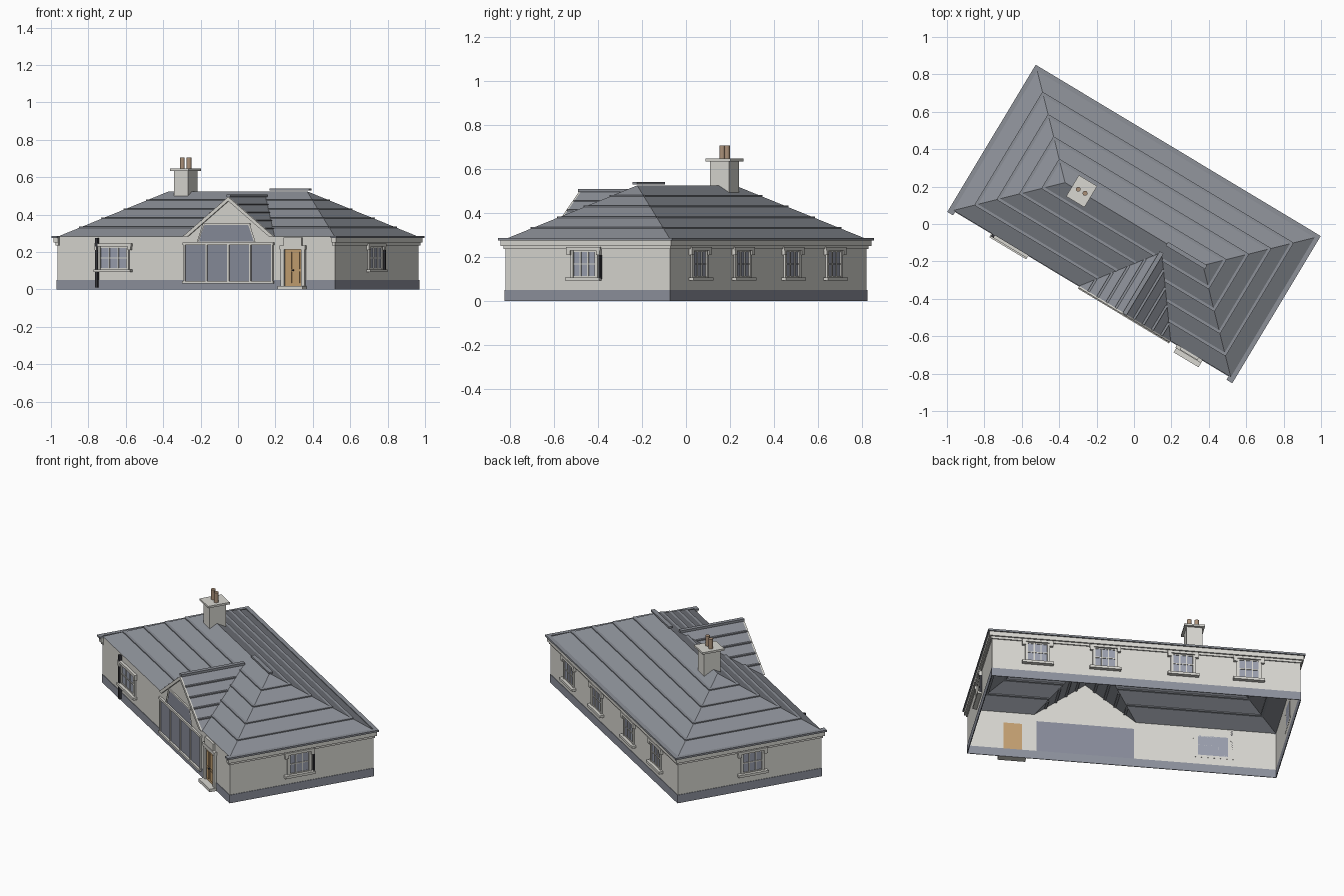
import bpy, math
from mathutils import Matrix, Vector

cube = bpy.data.objects.get("Cube")
if cube:
    bpy.data.objects.remove(cube)


def material(name, *srgb):
    col = [c ** 2.2 for c in srgb] + [1]
    m = bpy.data.materials.new(name)
    m.use_nodes = True
    m.diffuse_color = col
    m.node_tree.nodes["Principled BSDF"].inputs["Base Color"].default_value = col
    return m


RENDER = material("pale render", .845, .84, .815)
SLATE = material("slate grey", .545, .56, .59)
PLINTH = material("plinth grey", .55, .565, .61)
GLASS = material("window glass", .60, .62, .68)
GLAZING = material("dark glazing", .53, .545, .60)
IRON = material("dark iron", .22, .22, .24)
WOOD = material("tan wood", .76, .62, .44)
CLAY = material("clay pot", .66, .56, .47)

HOUSE = Matrix.Rotation(math.radians(-31), 4, 'Z')
HX, HY = .865, .435            # wall half length and half depth
EAVE, RIDGE = .282, .525       # roof heights
RUN = HY                       # horizontal run of each slope
GX, GW, GZ = .205, .285, .495  # gable centre, half width, apex height


def mesh(name, verts, faces, mat, frame=HOUSE):
    me = bpy.data.meshes.new(name)
    me.from_pydata([frame @ Vector(v) for v in verts], [], faces)
    me.materials.append(mat)
    ob = bpy.data.objects.new(name, me)
    bpy.context.collection.objects.link(ob)
    return ob


def box(name, x, y, z, mat, frame=HOUSE):
    verts = [(a, b, c) for a in x for b in y for c in z]
    faces = [(0, 1, 3, 2), (4, 6, 7, 5), (0, 4, 5, 1),
             (2, 3, 7, 6), (0, 2, 6, 4), (1, 5, 7, 3)]
    return mesh(name, verts, faces, mat, frame)


def wall_frame(quarter, dist):
    # Wall plane at local y = 0, outside towards -y
    return HOUSE @ Matrix.Rotation(quarter * math.pi / 2, 4, 'Z') @ Matrix.Translation((0, -dist, 0))


FRONT, RIGHT = wall_frame(0, HY), wall_frame(1, HX)
BACK, LEFT = wall_frame(2, HY), wall_frame(3, HX)


# Open wall shell with the gable rising out of the front
def ring(z):
    return [(-HX, -HY, z), (HX, -HY, z), (HX, HY, z), (-HX, HY, z)]


gable = [(GX + GW, -HY, EAVE), (GX, -HY, GZ), (GX - GW, -HY, EAVE)]
mesh("walls", ring(0) + ring(EAVE) + gable,
     [(0, 1, 5, 8, 9, 10, 4), (1, 2, 6, 5), (2, 3, 7, 6), (3, 0, 4, 7)], RENDER)

# Plinth on all four sides
for side, frame, half in (("front", FRONT, HX), ("right", RIGHT, HY),
                          ("back", BACK, HX), ("left", LEFT, HY)):
    box(side + "_plinth", (-half - .003, half + .003), (-.003, .001), (0, .05), PLINTH, frame)

# Hipped roof, notched where the gable roof joins it
slope = (RIDGE - EAVE) / RUN
gable_back = -HY + (GZ - EAVE) / slope
verts = ring(EAVE) + [(-HX + RUN, 0, RIDGE), (HX - RUN, 0, RIDGE)]
verts += [(GX - GW, -HY, EAVE), (GX, gable_back, GZ), (GX + GW, -HY, EAVE)]
mesh("main_roof", verts, [(0, 6, 7, 8, 1, 5, 4), (1, 2, 5), (2, 3, 4, 5), (3, 0, 4)], SLATE)
mesh("gable_roof", [(GX - GW, -HY, EAVE), (GX, -HY, GZ), (GX, gable_back, GZ), (GX + GW, -HY, EAVE)],
     [(0, 1, 2), (1, 3, 2)], SLATE)

# Horizontal roof courses
T = .006
for k in range(1, 5):
    f = k / 5
    z = (EAVE + f * (RIDGE - EAVE) - .001, EAVE + f * (RIDGE - EAVE) + .005)
    ex, ey = HX - f * RUN, HY - f * RUN
    for s in (-1, 1):
        box("end_course", sorted((s * (ex - .015), s * (ex + T))), (-ey, ey), z, SLATE)
    box("back_course", (-ex, ex), (ey - .015, ey + T), z, SLATE)
    gap = max(0, GW * (1 - f * (RIDGE - EAVE) / (GZ - EAVE)))
    for x in ((-ex, GX - gap), (GX + gap, ex)):
        box("front_course", x, (-ey - T, -ey + .015), z, SLATE)
    # courses on the two gable slopes
    gz = EAVE + f * (GZ - EAVE)
    w = GW * (1 - f)
    for s in (-1, 1):
        box("gable_course", sorted((GX + s * (w - .012), GX + s * (w + T))),
            (-HY, -HY + f * (gable_back + HY)), (gz - .001, gz + .005), SLATE)

# Ridge caps
box("gable_ridge_cap", (GX - .012, GX + .012), (-HY - .005, gable_back), (GZ, GZ + .014), SLATE)
box("main_ridge_cap", (GX, HX - RUN + .02), (-.012, .012), (RIDGE + .005, RIDGE + .016), SLATE)

# Pale verge boards along the gable edges
for s in (-1, 1):
    profile = [(GX + s * GW, EAVE), (GX, GZ), (GX, GZ - .022), (GX + s * (GW - .03), EAVE)]
    mesh("verge_board", [(x, y, z) for y in (-HY - .009, -HY) for x, z in profile],
         [(0, 1, 2, 3), (4, 7, 6, 5), (0, 4, 5, 1), (1, 5, 6, 2), (2, 6, 7, 3), (3, 7, 4, 0)], RENDER)

# Eaves on the back and both ends: gutter, cornice and lower moulding
for name, out, z, mat in (("gutter", .024, (.276, .287), SLATE),
                          ("cornice", .016, (.25, .276), RENDER),
                          ("moulding", .007, (.236, .25), RENDER)):
    box("back_" + name, (-HX - out, HX + out), (HY, HY + out), z, mat)
    for s in (-1, 1):
        box("end_" + name, sorted((s * HX, s * (HX + out))), (-HY - out, HY + out), z, mat)
        box("corner_" + name, sorted((s * (HX - .012), s * HX)), (-HY - out, -HY), z, mat)


# Sash window with sill, hood, drops, jambs and glazing bars
def window(frame, c, w, z0=.108, z1=.23, cols=3):
    def part(name, x, out, z, mat=RENDER):
        box("window_" + name, (c + x[0], c + x[1]), (-out, .001), z, mat, frame)
    part("glass", (-w, w), .002, (z0, z1), GLASS)
    part("sill", (-w - .03, w + .03), .024, (z0 - .015, z0))
    part("hood", (-w - .03, w + .03), .016, (z1, z1 + .015))
    for s in (-1, 1):
        part("drop", sorted((s * (w + .008), s * (w + .028))), .016, (z1 - .02, z1))
        part("jamb", sorted((s * (w - .004), s * (w + .012))), .009, (z0, z1))
    for i in range(1, cols):
        x = -w + 2 * w * i / cols
        part("upright_bar", (x - .003, x + .003), .006, (z0, z1))
    for z in (z0 + .003, (z0 + z1) / 2, z1 - .004):
        part("cross_bar", (-w, w), .006, (z - .003, z + .003))


window(FRONT, -.512, .085)
for u in (.61, .231, -.206, -.575):
    window(BACK, -u, .058)
window(RIGHT, -.016, .06)
window(LEFT, .016, .06)

# Downpipe and its wall strap
box("downpipe", (-.622, -.606), (-.016, 0), (.01, .276), IRON, FRONT)
box("end_window_pipe", (.068, .075), (-.012, 0), (.1, .21), IRON, RIGHT)

# Large glazed opening under the gable
L, R = -.068, .478
box("glazing", (L, R), (-.004, .001), (.045, .24), GLAZING, FRONT)
box("glazing_sill", (L - .01, R + .01), (-.016, 0), (.033, .045), RENDER, FRONT)
box("glazing_head", (L - .01, R + .01), (-.012, 0), (.238, .252), RENDER, FRONT)
for i in range(5):
    x = L + (R - L) * i / 4
    box("glazing_mullion", (x - .005, x + .005), (-.01, 0), (.045, .238), RENDER, FRONT)
mesh("gable_window", [(.022, -.006, .257), (.365, -.006, .257), (.33, -.006, .345), (.056, -.006, .345)],
     [(0, 1, 2, 3)], GLAZING, FRONT)
for s in (-1, 1):
    c = .193
    mesh("gable_window_trim", [(c + s * .172, -.009, .257), (c + s * .182, -.009, .257),
                               (c + s * .147, -.009, .35), (c + s * .137, -.009, .345)],
         [(0, 1, 2, 3)], RENDER, FRONT)
box("gable_window_head", (.046, .34), (-.009, 0), (.345, .352), RENDER, FRONT)

# Front door with panels, surround and step
D = .61
box("door", (D - .052, D + .052), (-.005, .001), (.018, .215), WOOD, FRONT)
for s in (-1, 1):
    for z in ((.035, .095), (.11, .2)):
        box("door_panel", sorted((D + s * .01, D + s * .042)), (-.01, 0), z, WOOD, FRONT)
    box("door_jamb", sorted((D + s * .052, D + s * .075)), (-.014, 0), (.018, .228), RENDER, FRONT)
box("door_knob", (D - .004, D + .004), (-.016, 0), (.1, .108), IRON, FRONT)
box("door_head", (D - .08, D + .08), (-.018, 0), (.215, .235), RENDER, FRONT)
box("door_crown", (D - .055, D + .055), (-.014, 0), (.235, .278), RENDER, FRONT)
box("door_step", (D - .075, D + .08), (-.044, 0), (0, .018), RENDER, FRONT)

# Chimney stack, cap and two pots
CX, CY = -.33, .006
box("chimney_stack", (CX - .044, CX + .044), (CY - .05, CY + .05), (.46, .636), RENDER)
box("chimney_cap", (CX - .057, CX + .057), (CY - .066, CY + .066), (.634, .646), RENDER)
for s in (-1, 1):
    bpy.ops.mesh.primitive_cylinder_add(vertices=16, radius=.013, depth=.062,
                                        location=HOUSE @ Vector((CX + s * .021, CY, .675)))
    pot = bpy.context.object
    pot.name = "chimney_pot"
    pot.data.materials.append(CLAY)
    bpy.ops.object.shade_smooth_by_angle()
